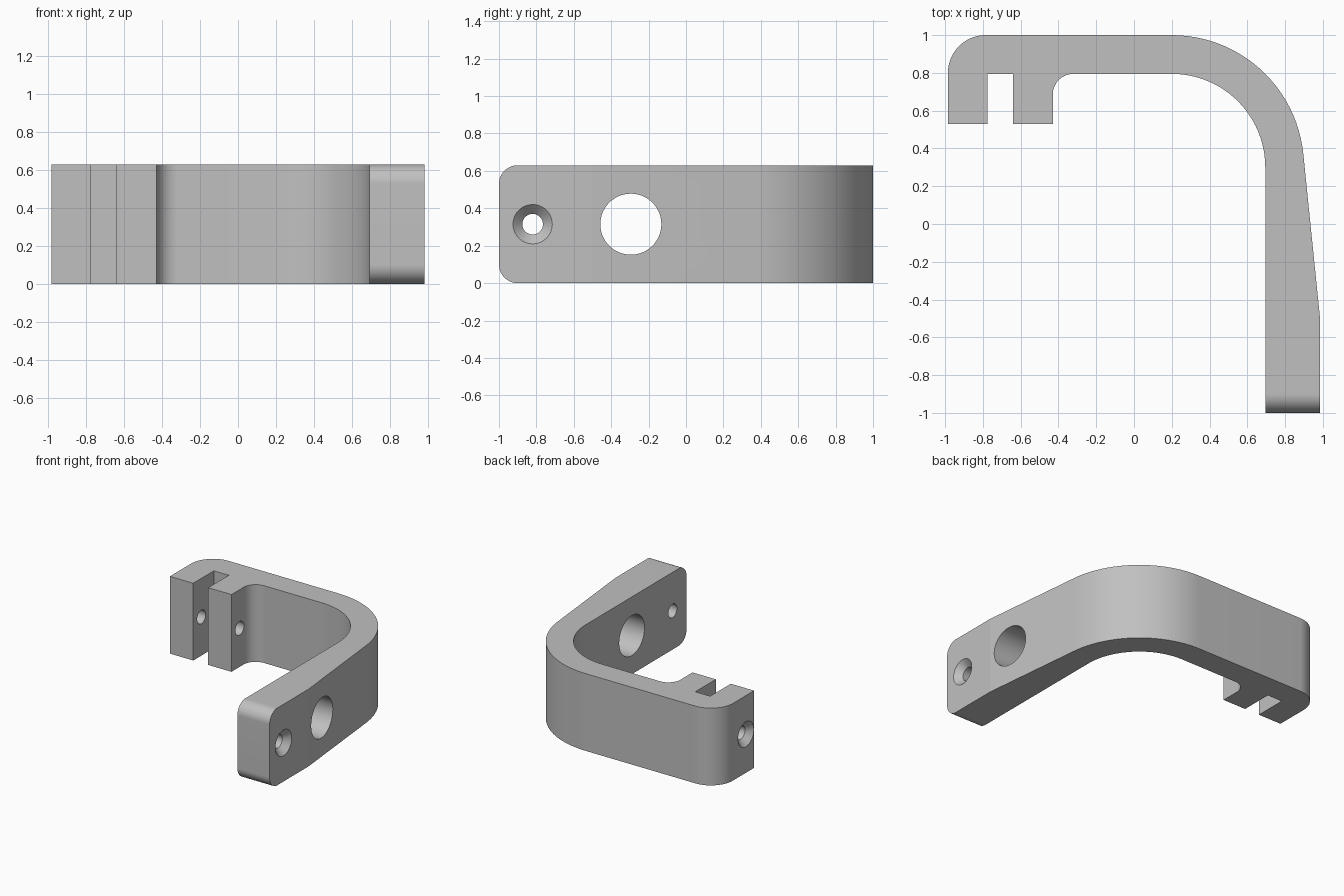
import bpy, bmesh
from math import sin, cos, pi, radians
from mathutils import Matrix, Vector

cube = bpy.data.objects.get("Cube")
if cube:
    bpy.data.objects.remove(cube, do_unlink=True)

HEIGHT = 0.63
MID = HEIGHT / 2

grey = bpy.data.materials.new("plain grey")
grey.use_nodes = True
colour = (0.53, 0.53, 0.53, 1)
grey.diffuse_color = colour
grey.node_tree.nodes["Principled BSDF"].inputs["Base Color"].default_value = colour


def arc(cx, cy, r, start, end, steps=24):
    angles = [radians(start + (end - start) * i / steps) for i in range(steps + 1)]
    return [(cx + r * cos(a), cy + r * sin(a)) for a in angles]


def add_object(name, bm):
    mesh = bpy.data.meshes.new(name)
    bm.to_mesh(mesh)
    bm.free()
    mesh.materials.append(grey)
    obj = bpy.data.objects.new(name, mesh)
    bpy.context.collection.objects.link(obj)
    return obj


# Hooked outline with the forked clamp end, counter-clockwise from the leg tip
outline = [(0.695, -1), (0.985, -1), (0.985, -0.5)]
outline += arc(0.2, 0.3, 0.7, 5.6, 90)
outline += arc(-0.785, 0.8, 0.2, 90, 180)
outline += [(-0.985, 0.53), (-0.775, 0.53), (-0.775, 0.795),
            (-0.64, 0.795), (-0.64, 0.53), (-0.43, 0.53)]
outline += arc(-0.32, 0.685, 0.11, 180, 90)
outline += arc(0.2, 0.3, 0.495, 90, 0)

bm = bmesh.new()
base = bm.faces.new([bm.verts.new((x, y, 0)) for x, y in outline])
top = bmesh.ops.extrude_face_region(bm, geom=[base])["geom"]
bmesh.ops.translate(bm, vec=(0, 0, HEIGHT),
                    verts=[v for v in top if isinstance(v, bmesh.types.BMVert)])
bmesh.ops.recalc_face_normals(bm, faces=bm.faces)

# Rounded corners at the leg tip
tip = [e for e in bm.edges if all(v.co.y < -0.99 for v in e.verts)
       and abs(e.verts[0].co.z - e.verts[1].co.z) < 0.01]
bmesh.ops.bevel(bm, geom=tip, offset=0.1, segments=24, profile=0.5, affect='EDGES')
bracket = add_object("hook_bracket", bm)


# Holes run along x; a cutter may taper from one radius to another
def cut(name, y, x0, x1, r0, r1):
    bm = bmesh.new()
    bmesh.ops.create_cone(bm, cap_ends=True, segments=96, radius1=r0, radius2=r1,
                          depth=x1 - x0)
    turn = Matrix.Rotation(pi / 2, 4, 'Y')
    place = Matrix.Translation(Vector(((x0 + x1) / 2, y, MID)))
    bmesh.ops.transform(bm, matrix=place @ turn, verts=bm.verts)
    cutter = add_object(name, bm)
    cutter.hide_render = True
    mod = bracket.modifiers.new(name, 'BOOLEAN')
    mod.operation = 'DIFFERENCE'
    mod.solver = 'EXACT'
    mod.object = cutter
    bpy.ops.object.modifier_apply(modifier=name)
    bpy.data.objects.remove(cutter, do_unlink=True)


bpy.ops.object.select_all(action='DESELECT')
bpy.context.view_layer.objects.active = bracket
bracket.select_set(True)

cut("large_hole", -0.295, 0.5, 1.2, 0.163, 0.163)
cut("leg_screw_hole", -0.82, 0.5, 1.2, 0.055, 0.055)
cut("leg_countersink", -0.82, 0.935, 1.005, 0.055, 0.125)
cut("clamp_screw_hole", 0.635, -1.2, -0.3, 0.055, 0.055)
cut("clamp_countersink", 0.635, -1.005, -0.935, 0.122, 0.052)

bpy.ops.object.shade_smooth_by_angle(angle=radians(5))
